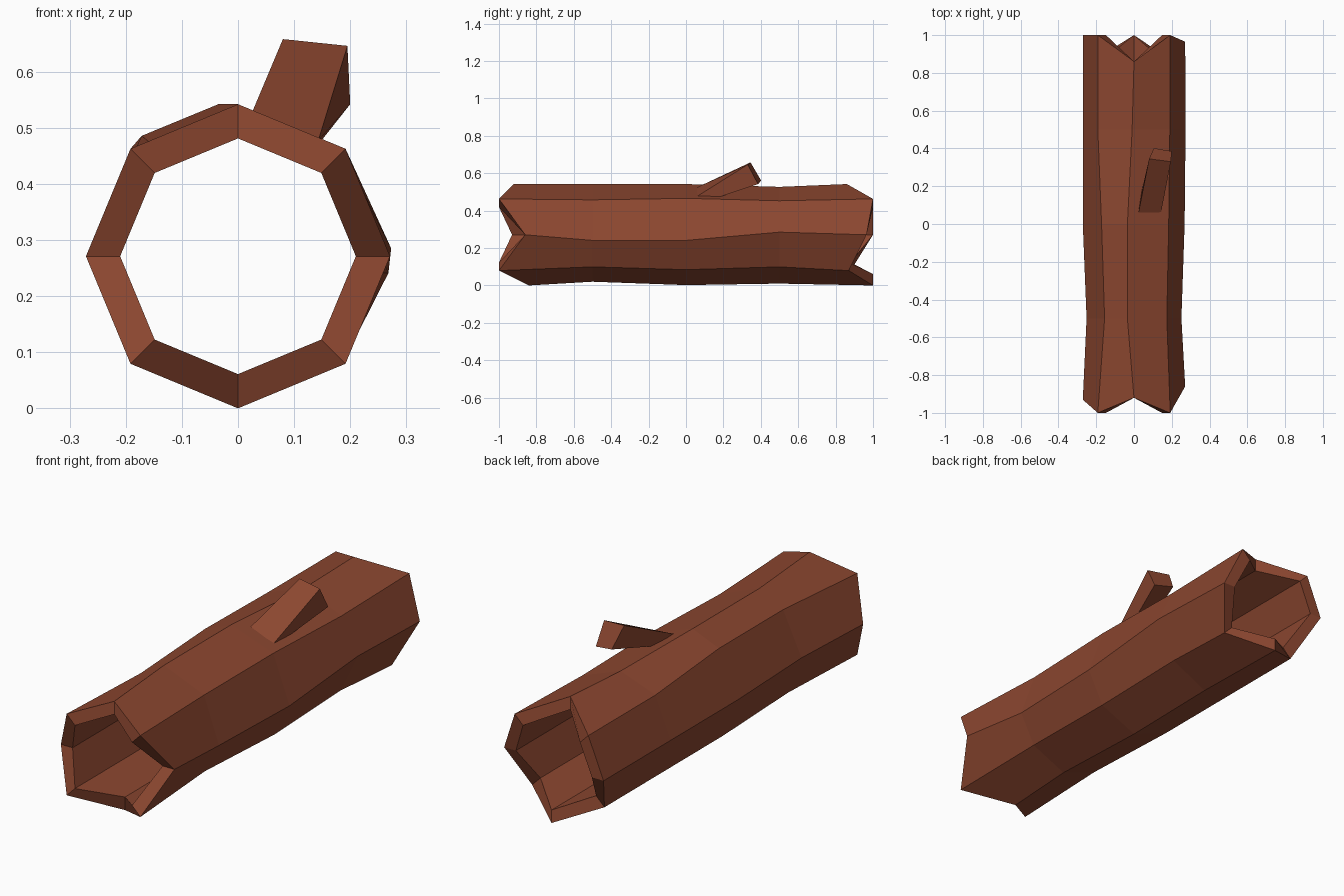
import bpy, bmesh, math

if "Cube" in bpy.data.objects:
    bpy.data.objects.remove(bpy.data.objects["Cube"])

bark = bpy.data.materials.new("reddish brown bark")
bark.diffuse_color = (0.26, 0.062, 0.029, 1)
bark.use_nodes = True
bark.node_tree.nodes["Principled BSDF"].inputs["Base Color"].default_value = bark.diffuse_color


def finish(bm, name):
    bmesh.ops.recalc_face_normals(bm, faces=bm.faces[:])
    mesh = bpy.data.meshes.new(name)
    bm.to_mesh(mesh)
    bm.free()
    mesh.materials.append(bark)
    obj = bpy.data.objects.new(name, mesh)
    bpy.context.collection.objects.link(obj)
    return obj


# Hollow log: octagonal shell, corners counted from +x through the top
N, CZ = 8, 0.271
front_y = [-0.86, -1, -0.92, -1, -0.93, -1, -0.84, -1]
back_y = [0.965, 1, 0.86, 1, 1, 0.88, 1, 0.87]
# (y, {corner: (dx, dz)}) knobbly offsets of the middle rings
middle = [
    (-0.5, {0: (-0.02, -0.03), 1: (-0.018, -0.005), 2: (-0.035, 0), 3: (0.036, 0.01),
            4: (0.02, 0), 5: (0.01, 0.01), 6: (0, 0.02), 7: (-0.015, 0.02)}),
    (0.0, {0: (-0.003, -0.03), 1: (-0.008, 0.003), 2: (-0.035, 0), 3: (0.02, 0.023),
           6: (0, 0.002), 7: (-0.003, 0.005)}),
    (0.5, {0: (0.002, 0.014), 1: (-0.002, -0.01), 2: (-0.01, -0.015),
           6: (0, 0.01), 7: (-0.008, 0.02)}),
]


def ring(bm, radius, ys, offsets=None):
    verts = []
    for i in range(N):
        a = math.tau * i / N
        dx, dz = (offsets or {}).get(i, (0, 0))
        verts.append(bm.verts.new((radius * math.cos(a) + dx, ys[i],
                                   CZ + radius * math.sin(a) + dz)))
    return verts


bm = bmesh.new()
rings = [ring(bm, 0.271, front_y)]
rings += [ring(bm, 0.271, [y] * N, off) for y, off in middle]
rings += [ring(bm, 0.271, back_y), ring(bm, 0.21, back_y), ring(bm, 0.21, front_y)]
for k, a in enumerate(rings):
    b = rings[(k + 1) % len(rings)]
    for i in range(N):
        j = (i + 1) % N
        bm.faces.new((a[i], a[j], b[j], b[i]))
finish(bm, "hollow_log")

# Broken branch stub: slanted box, base sunk slightly into the bark
bm = bmesh.new()
base = [(0.024, 0.06, 0.525), (0.143, 0.06, 0.477), (0.143, 0.17, 0.470), (0.04, 0.17, 0.505)]
tip = [(0.08, 0.345, 0.658), (0.195, 0.33, 0.646), (0.2, 0.385, 0.542), (0.105, 0.402, 0.56)]
lo = [bm.verts.new(p) for p in base]
hi = [bm.verts.new(p) for p in tip]
bm.faces.new(lo)
bm.faces.new(hi)
for i in range(4):
    j = (i + 1) % 4
    bm.faces.new((lo[i], lo[j], hi[j], hi[i]))
finish(bm, "branch_stub")
